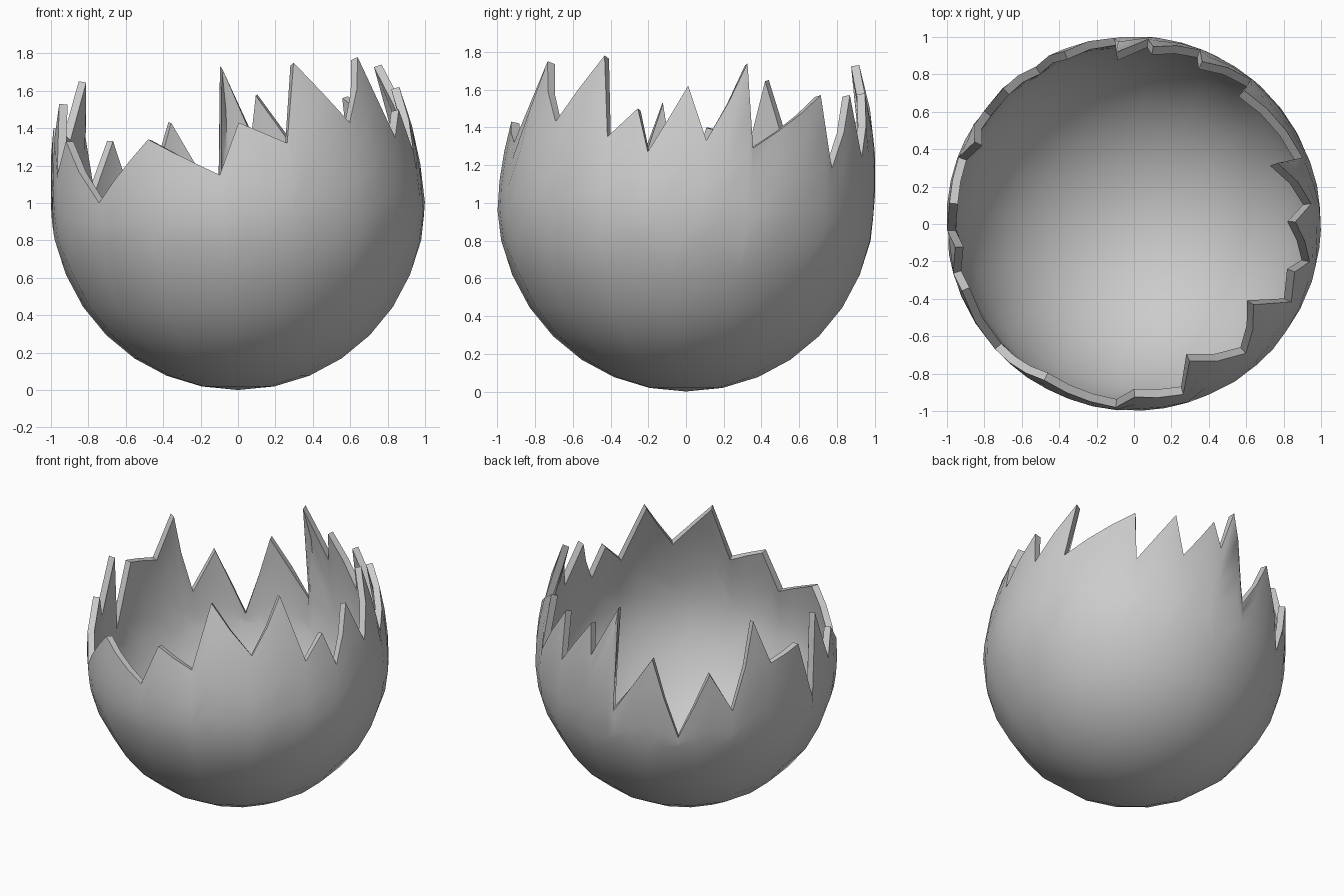
import bpy, bmesh
from math import sin, cos, pi, radians, sqrt

if "Cube" in bpy.data.objects:
    bpy.data.objects.remove(bpy.data.objects["Cube"], do_unlink=True)

SIDES = 16          # sides of the bowl
TWIST = radians(-5)
BREAK = 0.8         # height where the cracked band starts
HALF_HEIGHT = 1.47  # stretch of the upper half
BANDS = 4

# Broken rim: alternating valleys and tips as (degrees, height)
RIM = [(5, 1.33), (18.5, 1.74), (20, 1.29), (47, 1.57), (50, 1.18), (64, 1.57),
       (68, 1.24), (81, 1.58), (84, 1.37), (93, 1.73), (96, 1.01), (111, 1.43),
       (122, .87), (134, 1.33), (143, 1.05), (154, 1.65), (160, 1.34), (175, 1.4),
       (182, .96), (190, 1.53), (196, 1.15), (203, 1.33), (222, 1.0), (242, 1.34),
       (265, 1.15), (272, 1.43), (287, 1.32), (294, 1.75), (311, 1.43), (325, 1.78),
       (333, 1.35), (342, 1.5), (347, 1.27), (358, 1.62)]


def shell_point(angle, z):
    """Point on the egg surface; the upper half leans to the back right."""
    up = max(z - 1, 0)
    r = sqrt(max(1 - (up / HALF_HEIGHT) ** 2, 0)) if up else sqrt(max(1 - (1 - z) ** 2, 0))
    return (r * cos(angle) - .07 * up, r * sin(angle) + .07 * up, z)


def split_long_edges(rim):
    """Add midpoints on wide edges so they follow the round surface."""
    out = []
    for i, (a, z) in enumerate(rim):
        b, w = rim[(i + 1) % len(rim)]
        gap = (b - a) % 360
        steps = 1 + int(gap // 10)
        out += [(radians(a + gap * k / steps), z + (w - z) * k / steps) for k in range(steps)]
    return out


def add_ring(bm, points):
    verts = [bm.verts.new(p) for p in points]
    edges = [bm.edges.new((v, verts[(i + 1) % len(verts)])) for i, v in enumerate(verts)]
    return verts, edges


def join_rings(bm, low, high):
    n = len(low)
    for i in range(n):
        j = (i + 1) % n
        bm.faces.new((low[i], low[j], high[j], high[i]))


bm = bmesh.new()

# Rounded bowl
angles = [TWIST + 2 * pi * i / SIDES for i in range(SIDES)]
bottom = bm.verts.new((0, 0, 0))
rings = []
for k in range(1, 7):
    z = 1 - cos(k * pi / SIDES)
    rings.append(add_ring(bm, [shell_point(a, z) for a in angles]))
first = rings[0][0]
for i in range(SIDES):
    bm.faces.new((bottom, first[(i + 1) % SIDES], first[i]))
for low, high in zip(rings, rings[1:]):
    join_rings(bm, low[0], high[0])

# Cracked band rising to the jagged rim
rim = split_long_edges(RIM)
bands = []
for k in range(BANDS + 1):
    t = k / BANDS
    bands.append(add_ring(bm, [shell_point(a, BREAK + (z - BREAK) * t) for a, z in rim]))
for low, high in zip(bands, bands[1:]):
    join_rings(bm, low[0], high[0])
bmesh.ops.bridge_loops(bm, edges=rings[-1][1] + bands[0][1])
bmesh.ops.recalc_face_normals(bm, faces=bm.faces)
if sum(f.normal.dot(f.calc_center_median() - bottom.co.lerp((0, 0, 2), .5)) for f in bm.faces) < 0:
    bmesh.ops.reverse_faces(bm, faces=bm.faces)

mesh = bpy.data.meshes.new("cracked_shell")
bm.to_mesh(mesh)
bm.free()
shell = bpy.data.objects.new("cracked_shell", mesh)
bpy.context.collection.objects.link(shell)

# Shell wall thickness
wall = shell.modifiers.new("wall", "SOLIDIFY")
wall.thickness = .045
wall.offset = -1

# Colour
grey = bpy.data.materials.new("shell_grey")
grey.use_nodes = True
colour = (.6, .6, .6, 1)
grey.diffuse_color = colour
grey.node_tree.nodes["Principled BSDF"].inputs["Base Color"].default_value = colour
mesh.materials.append(grey)

bpy.context.view_layer.objects.active = shell
shell.select_set(True)
bpy.ops.object.modifier_apply(modifier="wall")
bpy.ops.object.shade_smooth_by_angle(angle=radians(40))
